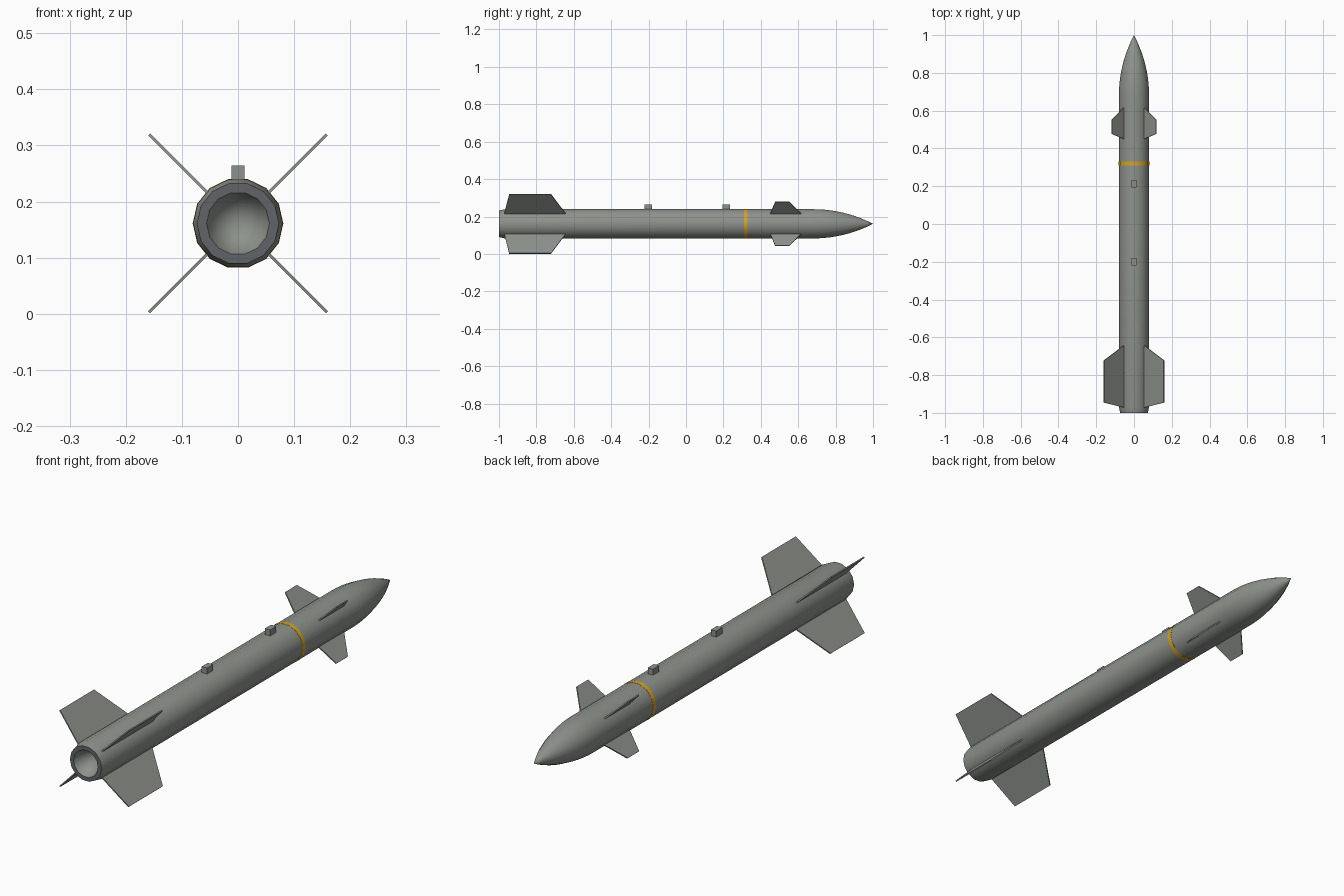
import bpy, bmesh, math
from mathutils import Matrix

AXIS_Z = 0.161   # height of the body axis
RADIUS = 0.08
SIDES = 14

cube = bpy.data.objects.get("Cube")
if cube:
    bpy.data.objects.remove(cube, do_unlink=True)


def material(name, rgb):
    m = bpy.data.materials.new(name)
    m.use_nodes = True
    m.diffuse_color = (*rgb, 1)
    m.node_tree.nodes["Principled BSDF"].inputs["Base Color"].default_value = (*rgb, 1)
    return m


grey = material("body grey", (0.27, 0.29, 0.26))
dark = material("nozzle rim dark grey", (0.12, 0.13, 0.135))
yellow = material("band yellow", (0.65, 0.36, 0.02))


def finish(name, bm, mats, smooth=False):
    bmesh.ops.recalc_face_normals(bm, faces=bm.faces)
    mesh = bpy.data.meshes.new(name)
    bm.to_mesh(mesh)
    bm.free()
    for m in mats:
        mesh.materials.append(m)
    obj = bpy.data.objects.new(name, mesh)
    bpy.context.collection.objects.link(obj)
    if smooth:
        bpy.ops.object.select_all(action="DESELECT")
        obj.select_set(True)
        bpy.context.view_layer.objects.active = obj
        bpy.ops.object.shade_smooth_by_angle(angle=math.radians(32))
    return obj


def lathe(name, profile, mats, dark_span=None):
    """Revolve (radius, y) points about the body axis."""
    bm = bmesh.new()
    rings = []
    for r, y in profile:
        count = SIDES if r > 0 else 1
        angles = [2 * math.pi * i / SIDES for i in range(count)]
        rings.append([bm.verts.new((r * math.cos(a), y, AXIS_Z + r * math.sin(a))) for a in angles])
    for k, (a, b) in enumerate(zip(rings, rings[1:])):
        for i in range(SIDES):
            j = (i + 1) % SIDES
            loop = [a[i % len(a)], a[j % len(a)], b[j % len(b)], b[i % len(b)]]
            face = bm.faces.new(list(dict.fromkeys(loop)))
            face.material_index = int(k == dark_span)
    return finish(name, bm, mats, smooth=True)


# Rear body with bevelled tail, dark rim and hollow conical nozzle
lathe("rear_body", [(0, -0.87), (0.056, -1), (0.073, -1), (RADIUS, -0.968),
                    (RADIUS, -0.1), (0, -0.1)], [grey, dark], dark_span=1)

# Front body
lathe("front_body", [(0, -0.1), (RADIUS, -0.1), (RADIUS, 0.68), (0, 0.68)], [grey])

# Pointed nose following a circular arc
length = 0.32
arc = (RADIUS ** 2 + length ** 2) / (2 * RADIUS)
steps = 10
nose = [(0, 0.68)]
for s in range(steps):
    t = length * s / steps
    nose.append((math.sqrt(arc ** 2 - t ** 2) + RADIUS - arc, 0.68 + t))
lathe("nose_cone", nose + [(0, 1)], [grey])

# Yellow band
lathe("yellow_band", [(RADIUS, 0.31), (RADIUS + 0.0008, 0.31),
                      (RADIUS + 0.0008, 0.33), (RADIUS, 0.33)], [yellow])


def fins(name, outline, thickness=0.005):
    """Four diagonal plates from an outline of (radius, y) points."""
    labels = ("upper_left", "upper_right", "lower_right", "lower_left")
    for k, label in enumerate(labels):
        bm = bmesh.new()
        face = bm.faces.new([bm.verts.new((r, y, -thickness / 2)) for r, y in outline])
        new = bmesh.ops.extrude_face_region(bm, geom=[face])["geom"]
        bmesh.ops.translate(bm, vec=(0, 0, thickness),
                            verts=[v for v in new if isinstance(v, bmesh.types.BMVert)])
        turn = Matrix.Rotation(-math.radians(45 + 90 * k), 4, "Y")
        bmesh.ops.transform(bm, matrix=Matrix.Translation((0, 0, AXIS_Z)) @ turn, verts=bm.verts)
        finish(f"{name}_{label}", bm, [grey])


fins("tail_fin", [(0.075, -0.972), (0.224, -0.945), (0.224, -0.722), (0.075, -0.642)])
fins("front_fin", [(0.075, 0.45), (0.166, 0.477), (0.166, 0.552), (0.075, 0.618)])

# Mounting lugs on top
for name, y in (("front_lug", 0.214), ("rear_lug", -0.201)):
    bm = bmesh.new()
    bmesh.ops.create_cube(bm, size=1)
    bmesh.ops.scale(bm, vec=(0.024, 0.04, 0.034), verts=bm.verts)
    bmesh.ops.translate(bm, vec=(0, y, 0.247), verts=bm.verts)
    finish(name, bm, [grey])
